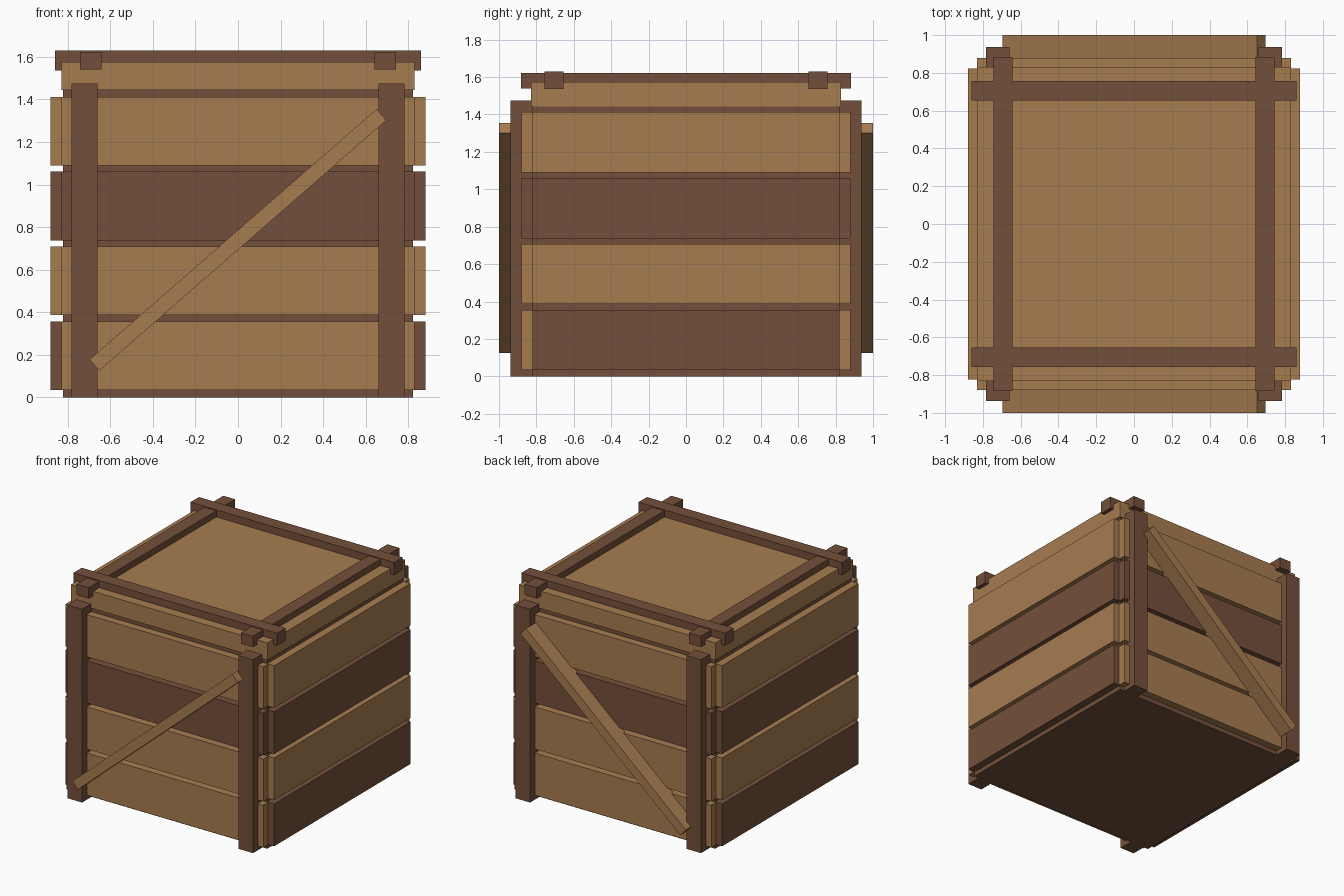
import bpy, math
from mathutils import Matrix

if "Cube" in bpy.data.objects:
    bpy.data.objects.remove(bpy.data.objects["Cube"])


def material(name, rgb):
    m = bpy.data.materials.new(name)
    m.diffuse_color = (*rgb, 1)
    m.use_nodes = True
    m.node_tree.nodes["Principled BSDF"].inputs["Base Color"].default_value = m.diffuse_color
    return m


LIGHT = material("light_wood", (0.39, 0.203, 0.081))
DARK = material("dark_wood", (0.175, 0.078, 0.043))


def box(name, lo, hi, mat, tilt=0):
    """Box between two corners, optionally tilted about y through its centre."""
    bpy.ops.mesh.primitive_cube_add(size=1)
    ob = bpy.context.object
    ob.name = name
    size = [b - a for a, b in zip(lo, hi)]
    ob.data.transform(Matrix.Rotation(tilt, 4, 'Y') @ Matrix.Diagonal((*size, 1)))
    ob.location = [(a + b) / 2 for a, b in zip(lo, hi)]
    ob.data.materials.append(mat)
    return ob


def span(a, b, sign):
    """Interval a..b, mirrored for sign -1."""
    return (a, b) if sign > 0 else (-b, -a)


# inner body and lid
box("crate_core", (-.822, -.822, 0), (.822, .822, 1.45), DARK)
box("lid_panel", (-.83, -.83, 1.443), (.83, .83, 1.575), LIGHT)

# four rows of planks on each side
front_colours = (LIGHT, LIGHT, DARK, LIGHT)
side_colours = (DARK, LIGHT, DARK, LIGHT)
for row in range(4):
    z0 = .034 + row * .352
    z1 = z0 + .322
    for s, fb, lr in ((-1, "front", "left"), (1, "back", "right")):
        a, b = span(.78, .88, s)
        box(f"{fb}_plank_{row + 1}", (-.83, a, z0), (.83, b, z1), front_colours[row])
        box(f"{lr}_plank_{row + 1}", (a, -.822, z0), (b, .822, z1), side_colours[row])

for s, fb, lr in ((-1, "front", "left"), (1, "back", "right")):
    # corner posts
    a, b = span(.815, .937, s)
    for t, side in ((-1, "left"), (1, "right")):
        c, d = span(.66, .783, t)
        box(f"{fb}_{side}_post", (c, a, 0), (d, b, 1.475), DARK)
    # diagonal braces, high on the right on both faces
    a, b = span(.86, 1.0, s)
    box(f"{fb}_brace", (-.895, a, .705), (.895, b, .775), LIGHT, -math.radians(41.1))
    # lid frame battens
    a, b = span(.655, .757, s)
    box(f"{fb}_lid_batten", (-.86, a, 1.535), (.86, b, 1.63), DARK)
    a, b = span(.642, .743, s)
    box(f"{lr}_lid_batten", (a, -.883, 1.54), (b, .883, 1.623), DARK)
